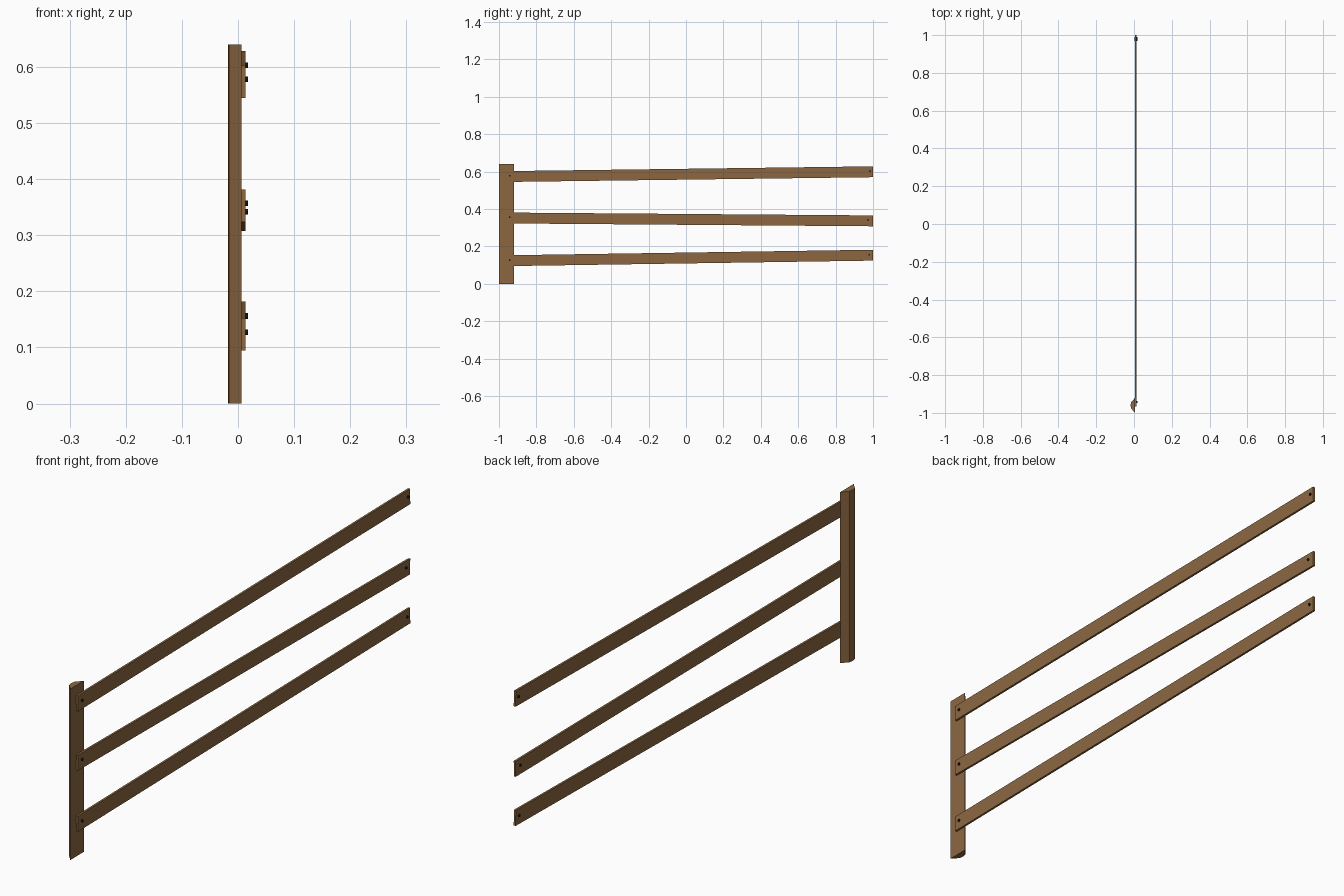
import bpy, bmesh, math
from mathutils import Matrix

if "Cube" in bpy.data.objects:
    bpy.data.objects.remove(bpy.data.objects["Cube"])


def material(name, rgb):
    m = bpy.data.materials.new(name)
    m.diffuse_color = (*rgb, 1)
    m.use_nodes = True
    m.node_tree.nodes["Principled BSDF"].inputs["Base Color"].default_value = m.diffuse_color
    return m


WOOD = material("brown wood", (0.262, 0.136, 0.053))
IRON = material("dark iron", (0.012, 0.011, 0.010))


def add_object(name, bm, mat):
    bmesh.ops.recalc_face_normals(bm, faces=bm.faces)
    mesh = bpy.data.meshes.new(name)
    bm.to_mesh(mesh)
    bm.free()
    mesh.materials.append(mat)
    ob = bpy.data.objects.new(name, mesh)
    bpy.context.collection.objects.link(ob)
    return ob


# Split-log post: flat on +x, faceted curve on -x
profile = [(0.006, -1), (-0.016, -0.976), (-0.018, -0.96),
           (-0.016, -0.944), (0.006, -0.92)]
bm = bmesh.new()
base = bm.faces.new([bm.verts.new((x, y, 0)) for x, y in profile])
top = bmesh.ops.extrude_face_region(bm, geom=[base])["geom"]
bmesh.ops.translate(bm, vec=(0, 0, 0.64),
                    verts=[v for v in top if isinstance(v, bmesh.types.BMVert)])
add_object("post", bm, WOOD)


def nail(name, y, z):
    bm = bmesh.new()
    spin = Matrix.Translation((0.0095, y, z)) @ Matrix.Rotation(math.pi / 2, 4, 'Y')
    bmesh.ops.create_cone(bm, cap_ends=True, segments=8, radius1=0.005,
                          radius2=0.005, depth=0.016, matrix=spin)
    add_object(name, bm, IRON)


# Slightly tilted rails, each with a nail at both ends
Y0, Y1 = -0.965, 0.999
rails = [("bottom", 0.127, 0.156, 0.98, 0.003),
         ("middle", 0.357, 0.342, 0.973, 0.005),
         ("top", 0.578, 0.603, 0.984, 0.004)]
for label, z0, z1, ny, drop in rails:
    slope = (z1 - z0) / (ny + 0.942)
    mid_y = (Y0 + Y1) / 2
    mid_z = z0 - drop + slope * (mid_y + 0.942)
    bm = bmesh.new()
    place = (Matrix.Translation((0.0095, mid_y, mid_z))
             @ Matrix.Rotation(math.atan(slope), 4, 'X')
             @ Matrix.Diagonal((0.008, Y1 - Y0, 0.058, 1)))
    bmesh.ops.create_cube(bm, size=1, matrix=place)
    add_object(label + "_rail", bm, WOOD)
    nail(label + "_post_nail", -0.942, z0)
    nail(label + "_end_nail", ny, z1)
